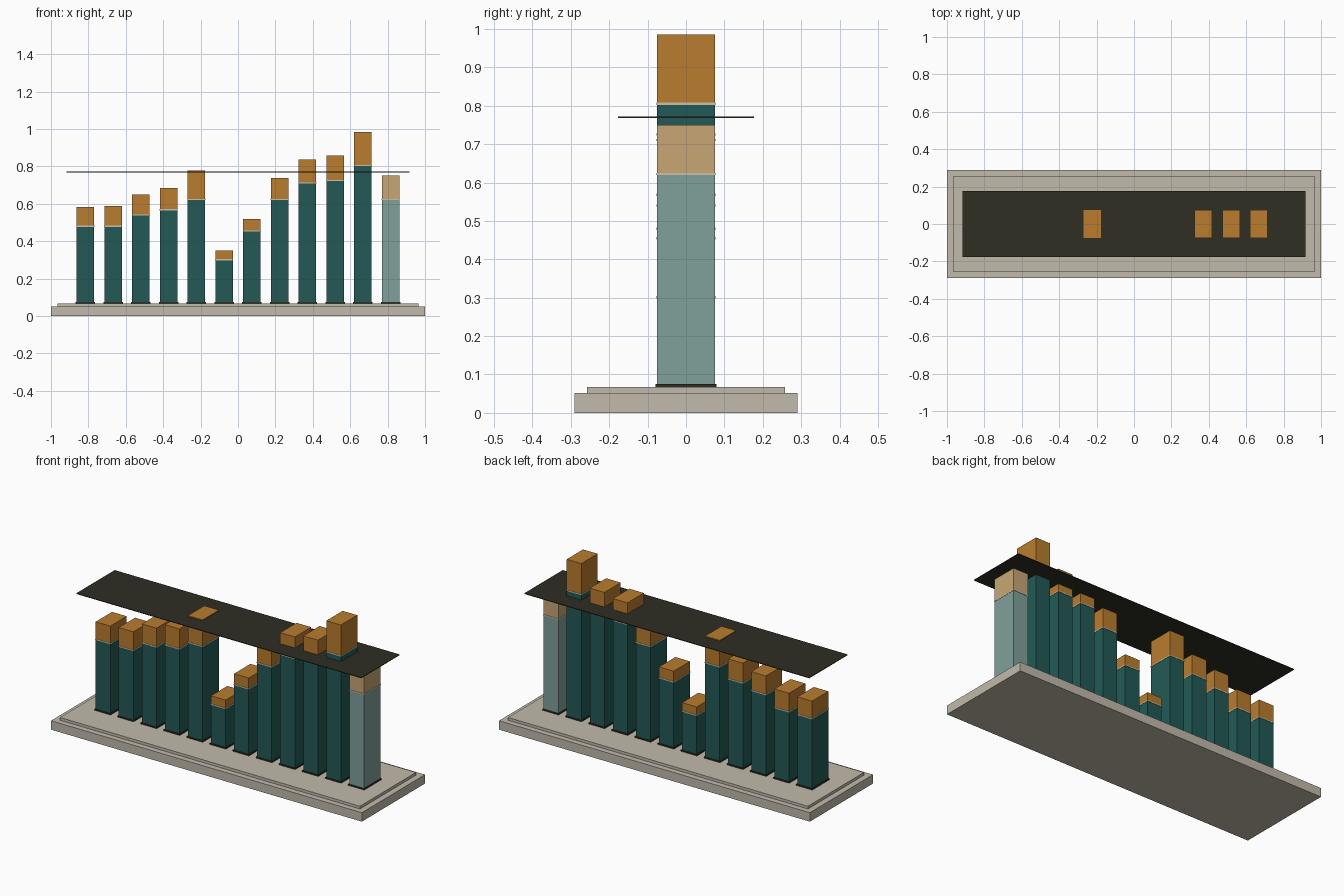
import bpy

old = bpy.data.objects.get("Cube")
if old:
    bpy.data.objects.remove(old, do_unlink=True)


def srgb(c):
    c /= 255
    return c / 12.92 if c <= 0.04045 else ((c + 0.055) / 1.055) ** 2.4


def material(name, r, g, b):
    m = bpy.data.materials.new(name)
    m.use_nodes = True
    col = (srgb(r), srgb(g), srgb(b), 1)
    m.diffuse_color = col
    node = next(n for n in m.node_tree.nodes if n.type == "BSDF_PRINCIPLED")
    node.inputs["Base Color"].default_value = col
    node.inputs["Roughness"].default_value = 0.8
    return m


stone = material("stone", 194, 186, 171)
dark = material("dark olive", 46, 46, 36)
teal = material("teal", 34, 90, 86)
amber = material("amber", 186, 125, 46)
pale_teal = material("pale teal", 128, 160, 154)
pale_amber = material("pale amber", 200, 166, 117)
cream = material("cream", 205, 193, 170)


def box(name, x, width, depth, bottom, top, mat):
    bpy.ops.mesh.primitive_cube_add(size=1, location=(x, 0, (bottom + top) / 2))
    ob = bpy.context.object
    ob.name = name
    ob.scale = (width, depth, top - bottom)
    bpy.ops.object.transform_apply(location=False, rotation=False, scale=True)
    ob.data.materials.append(mat)
    return ob


# Stepped plinth
FLOOR = 0.068
box("plinth_base", 0, 2.0, 0.58, 0, 0.052, stone)
box("plinth_step", 0, 1.93, 0.515, 0.052, FLOOR, stone)

# Stacked columns: (seam height, top height)
columns = [(0.48, 0.582), (0.48, 0.588), (0.54, 0.649), (0.568, 0.684),
           (0.622, 0.777), (0.301, 0.35), (0.455, 0.518), (0.622, 0.737),
           (0.711, 0.836), (0.725, 0.857), (0.805, 0.985), (0.622, 0.75)]
W, D, STEP = 0.094, 0.15, 0.1484
for i, (seam, top) in enumerate(columns):
    x = (i - (len(columns) - 1) / 2) * STEP
    last = i == len(columns) - 1
    n = i + 1
    box(f"column_foot_{n}", x, W + 0.01, D + 0.01, FLOOR, 0.075, dark)
    box(f"column_lower_{n}", x, W, D, 0.075, seam, pale_teal if last else teal)
    box(f"column_upper_{n}", x, W, D, seam, top, pale_amber if last else amber)
    box(f"column_seam_{n}", x, W + 0.003, D + 0.004, seam - 0.003, seam + 0.003, cream)

# Thin level sheet crossing the columns
box("level_sheet", 0, 1.834, 0.353, 0.768, 0.772, dark)
